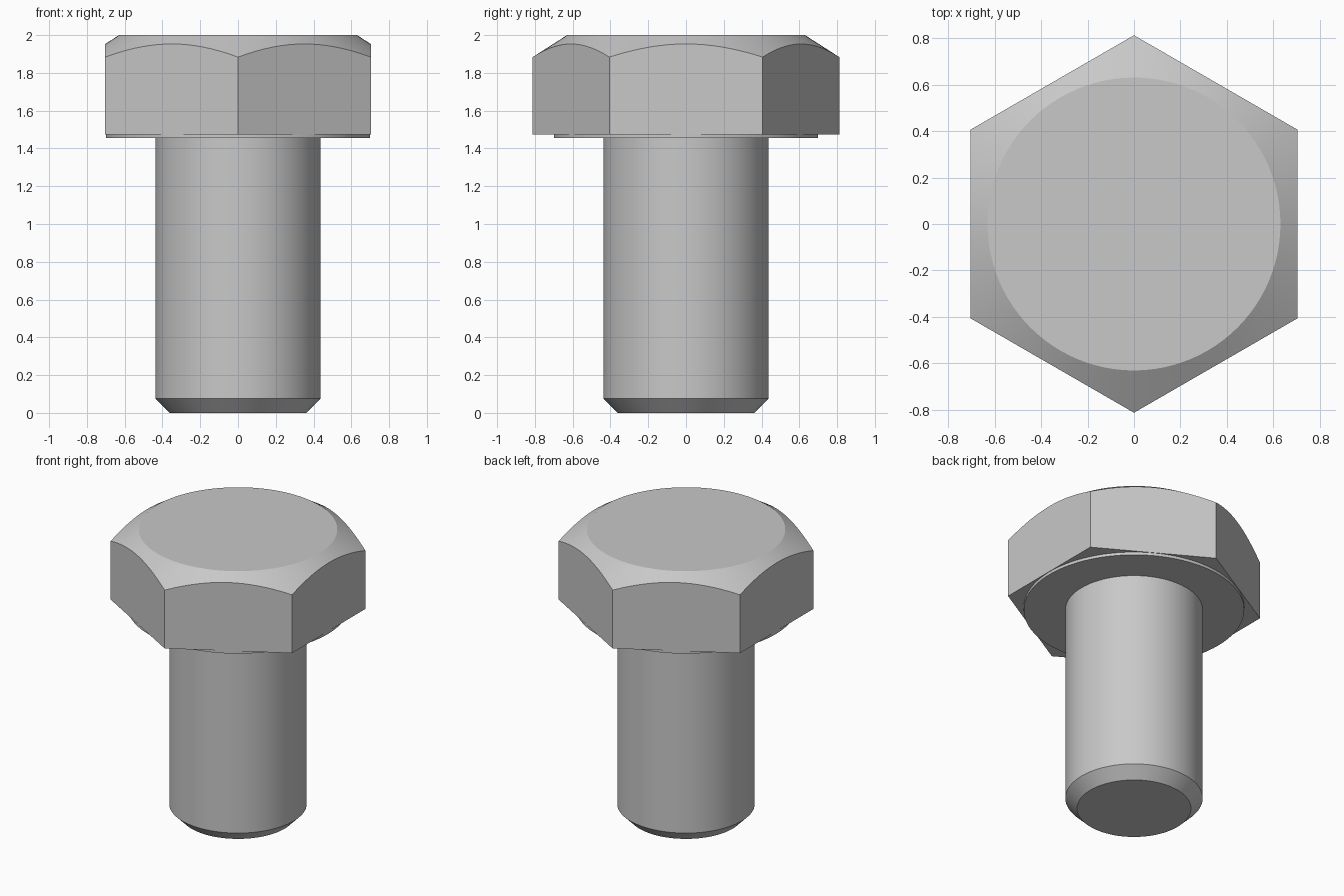
import bpy, bmesh, math

SEGMENTS = 96
APOTHEM = 0.703
CROWN_RADIUS = 0.63
CROWN_SLOPE = 0.64

cube = bpy.data.objects.get("Cube")
if cube:
    bpy.data.objects.remove(cube, do_unlink=True)

steel = bpy.data.materials.new("plain_steel")
steel.use_nodes = True
GREY = (0.58, 0.58, 0.58, 1)
steel.diffuse_color = GREY
steel.node_tree.nodes["Principled BSDF"].inputs["Base Color"].default_value = GREY


def loft(name, rings):
    """Skin a closed solid through rings; each ring maps an angle to (radius, z)."""
    bm = bmesh.new()
    loops = []
    for ring in rings:
        loop = []
        for i in range(SEGMENTS):
            a = math.tau * i / SEGMENTS
            r, z = ring(a)
            loop.append(bm.verts.new((r * math.cos(a), r * math.sin(a), z)))
        loops.append(loop)
    for low, high in zip(loops, loops[1:]):
        for i in range(SEGMENTS):
            j = (i + 1) % SEGMENTS
            bm.faces.new((low[i], low[j], high[j], high[i]))
    bm.faces.new(loops[0][::-1])
    bm.faces.new(loops[-1])
    mesh = bpy.data.meshes.new(name)
    bm.to_mesh(mesh)
    bm.free()
    mesh.materials.append(steel)
    obj = bpy.data.objects.new(name, mesh)
    bpy.context.collection.objects.link(obj)
    bpy.ops.object.select_all(action="DESELECT")
    obj.select_set(True)
    bpy.context.view_layer.objects.active = obj
    bpy.ops.object.shade_smooth_by_angle(angle=math.radians(25))
    return obj


def circle(radius, z):
    return lambda a: (radius, z)


def hex_radius(a):
    """Distance to the hexagon outline, flats facing left and right."""
    sector = math.pi / 3
    return APOTHEM / math.cos((a + sector / 2) % sector - sector / 2)


def hex_base(a):
    return hex_radius(a), 1.475


def hex_crown(a):
    """Where the conical crown chamfer cuts the hexagon sides."""
    r = hex_radius(a)
    return r, 2 - CROWN_SLOPE * (r - CROWN_RADIUS)


# Hexagonal head with a conical chamfer around the flat top
loft("hex_head", [hex_base, hex_crown, circle(CROWN_RADIUS, 2)])

# Thin round bearing face under the head
loft("washer_face", [circle(0.70, 1.455), circle(0.70, 1.478)])

# Plain shank with a chamfered tip
loft("shank", [circle(0.362, 0), circle(0.436, 0.075), circle(0.436, 1.46)])
